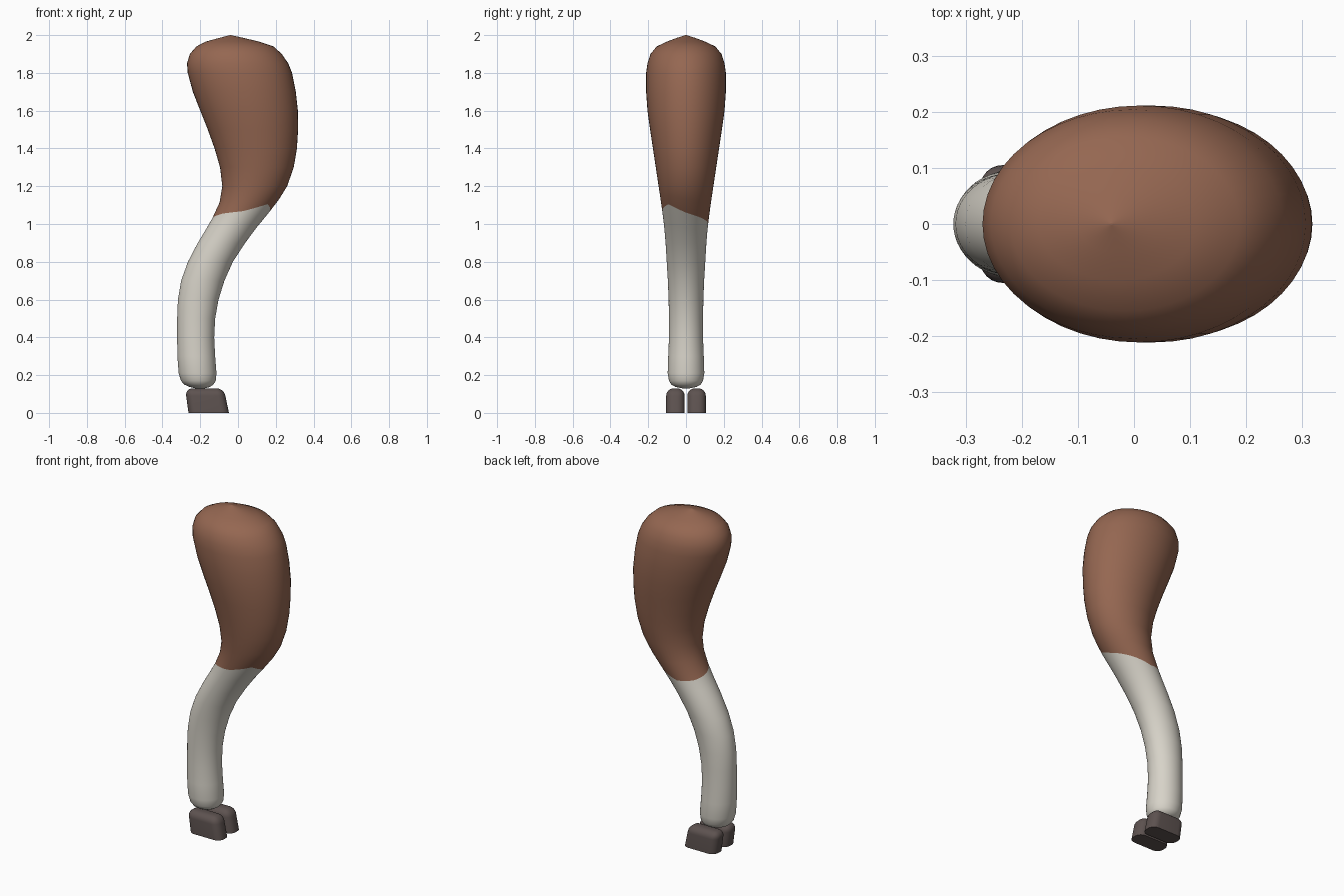
import bpy, bmesh, math

if "Cube" in bpy.data.objects:
    bpy.data.objects.remove(bpy.data.objects["Cube"])

def material(name, rgb):
    m = bpy.data.materials.new(name)
    m.diffuse_color = (*rgb, 1)
    m.use_nodes = True
    m.node_tree.nodes["Principled BSDF"].inputs["Base Color"].default_value = m.diffuse_color
    return m

BROWN = material("brown hide", (0.30, 0.135, 0.083))
CREAM = material("cream sock", (0.68, 0.65, 0.58))
DARK = material("dark hoof", (0.11, 0.085, 0.08))

# Leg profile: height, left x, right x, half depth in y
PROFILE = [
    (0.13, -0.225, -0.175, 0.02), (0.137, -0.255, -0.15, 0.055),
    (0.15, -0.285, -0.13, 0.078), (0.17, -0.302, -0.118, 0.09),
    (0.21, -0.314, -0.114, 0.097), (0.3, -0.321, -0.121, 0.094),
    (0.4, -0.322, -0.126, 0.09), (0.5, -0.322, -0.121, 0.09),
    (0.6, -0.318, -0.103, 0.092), (0.7, -0.301, -0.072, 0.096),
    (0.8, -0.265, -0.027, 0.102), (0.9, -0.213, 0.038, 0.108),
    (1.0, -0.153, 0.113, 0.117), (1.1, -0.102, 0.195, 0.13),
    (1.2, -0.083, 0.26, 0.145), (1.3, -0.095, 0.295, 0.16),
    (1.4, -0.124, 0.312, 0.175), (1.5, -0.16, 0.318, 0.19),
    (1.6, -0.2, 0.317, 0.204), (1.7, -0.239, 0.306, 0.211),
    (1.8, -0.266, 0.286, 0.211), (1.85, -0.27, 0.266, 0.204),
    (1.9, -0.255, 0.232, 0.188), (1.94, -0.22, 0.188, 0.155),
    (1.966, -0.17, 0.11, 0.10), (1.985, -0.10, 0.03, 0.05),
    (2.0, -0.042, -0.038, 0.002)]

def section(z):
    """Smoothly interpolated left, right and half depth at a height."""
    n = len(PROFILE)
    i = max(k for k in range(n - 1) if PROFILE[k][0] <= z or k == 0)
    p0, p1 = PROFILE[max(i - 1, 0)], PROFILE[i]
    p2, p3 = PROFILE[i + 1], PROFILE[min(i + 2, n - 1)]
    h = p2[0] - p1[0]
    t = min(max((z - p1[0]) / h, 0), 1)
    out = []
    for c in (1, 2, 3):
        m1 = (p2[c] - p0[c]) / (p2[0] - p0[0]) * h
        m2 = (p3[c] - p1[c]) / (p3[0] - p1[0]) * h
        out.append((2*t**3 - 3*t*t + 1) * p1[c] + (t**3 - 2*t*t + t) * m1
                   + (3*t*t - 2*t**3) * p2[c] + (t**3 - t*t) * m2)
    return out

# Height of the colour line around the leg, every 45 degrees from +x
SEAM = [1.06, 1.03, 1.0, 1.01, 1.03, 1.055, 1.068, 1.105, 1.06]
SIDES = 48

def seam(j):
    f = j / SIDES * 8
    k = int(f)
    return SEAM[k] + (SEAM[k + 1] - SEAM[k]) * (f - k)

# Leg: one lofted skin, the colour changes at the seam ring
heights = [p[0] for p in PROFILE]
low = [z for z in heights if z < 0.95]
high = [z for z in heights if z > 1.15]
levels = low + [1.0, None, 1.14] + high
bm = bmesh.new()
rings = []
for z0 in levels:
    ring = []
    for j in range(SIDES):
        a = math.tau * j / SIDES
        s = seam(j)
        if z0 is None:
            z = s
        elif z0 == 1.0:
            z = (0.9 + s) / 2
        elif z0 == 1.14:
            z = (1.2 + s) / 2
        else:
            z = z0
        l, r, d = section(z)
        ring.append(bm.verts.new(((l + r) / 2 + (r - l) / 2 * math.cos(a), d * math.sin(a), z)))
    rings.append(ring)
split = levels.index(None)
for i in range(len(rings) - 1):
    for j in range(SIDES):
        k = (j + 1) % SIDES
        f = bm.faces.new((rings[i][j], rings[i][k], rings[i + 1][k], rings[i + 1][j]))
        f.material_index = 0 if i >= split else 1
        f.smooth = True
bm.faces.new(rings[0][::-1]).material_index = 1
bm.faces.new(rings[-1])
me = bpy.data.meshes.new("leg")
bm.to_mesh(me)
bm.free()
me.materials.append(BROWN)
me.materials.append(CREAM)
leg = bpy.data.objects.new("leg", me)
bpy.context.collection.objects.link(leg)

# Hooves: sloped blocks with rounded sides and top, flat sole
def hoof(name, side):
    bm = bmesh.new()
    bmesh.ops.create_cube(bm, size=1)
    for v in bm.verts:
        top, front = v.co.z > 0, v.co.x > 0
        v.co.x = (-0.075 if top else -0.048) if front else (-0.28 if top else -0.262)
        v.co.y = side * 0.056 + math.copysign(0.049, v.co.y)
        v.co.z = 0.13 if top else 0.0
    edges = [e for e in bm.edges if max(v.co.z for v in e.verts) > 0.1]
    bmesh.ops.bevel(bm, geom=edges, offset=0.04, segments=6, profile=0.5, affect='EDGES')
    me = bpy.data.meshes.new(name)
    bm.to_mesh(me)
    bm.free()
    me.materials.append(DARK)
    ob = bpy.data.objects.new(name, me)
    bpy.context.collection.objects.link(ob)
    bpy.ops.object.select_all(action='DESELECT')
    ob.select_set(True)
    bpy.context.view_layer.objects.active = ob
    bpy.ops.object.shade_smooth_by_angle(angle=math.radians(40))

hoof("hoof_front", -1)
hoof("hoof_back", 1)
